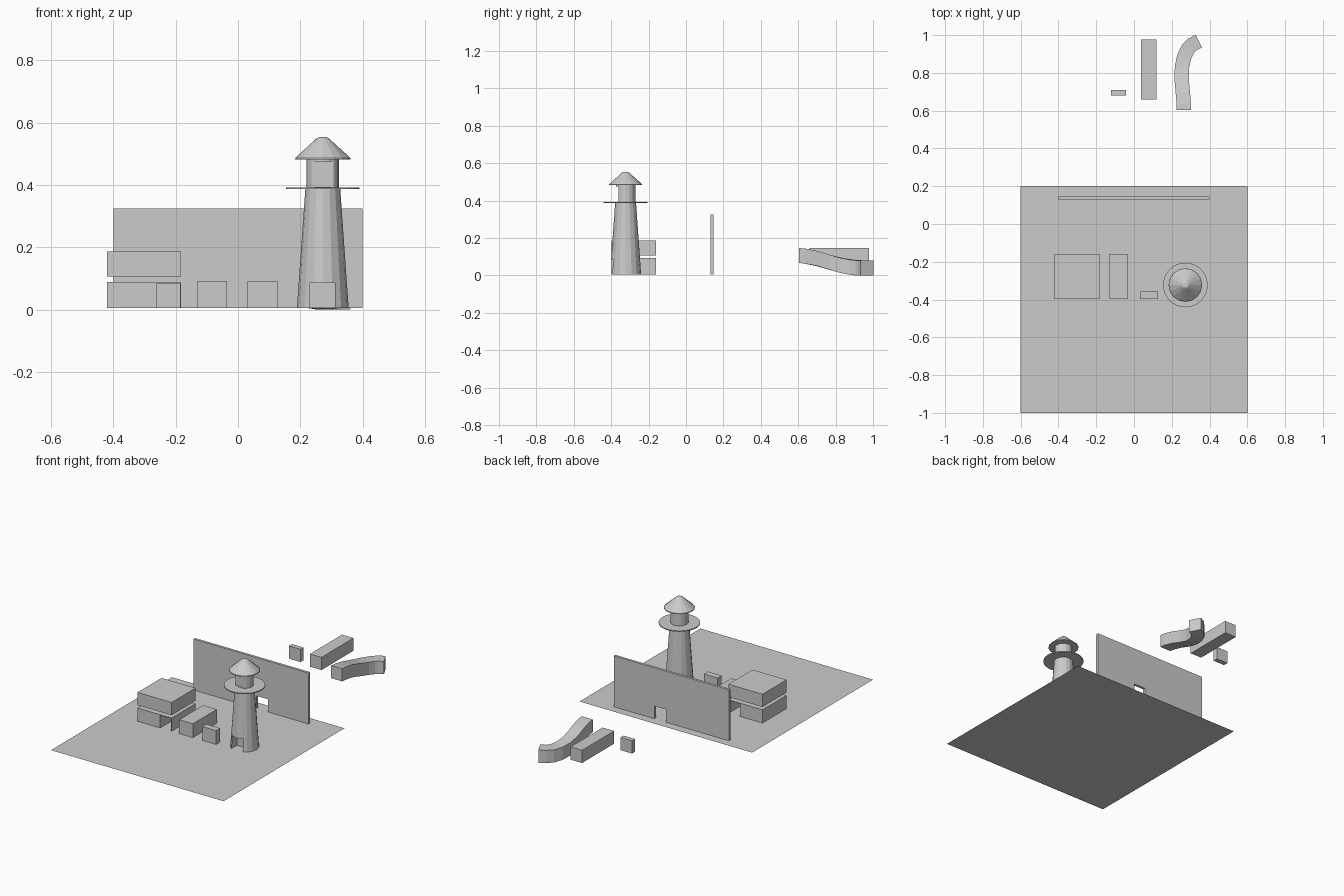
import bpy, bmesh, math
from mathutils import Vector

if "Cube" in bpy.data.objects:
    bpy.data.objects.remove(bpy.data.objects["Cube"])

G = 0.005  # ground level


def finish(name, bm):
    bmesh.ops.recalc_face_normals(bm, faces=bm.faces[:])
    mesh = bpy.data.meshes.new(name)
    bm.to_mesh(mesh)
    bm.free()
    ob = bpy.data.objects.new(name, mesh)
    bpy.context.scene.collection.objects.link(ob)
    return ob


def box(name, x0, x1, y0, y1, z0, z1):
    bm = bmesh.new()
    bmesh.ops.create_cube(bm, size=1)
    for v in bm.verts:
        v.co = ((x0 + x1) / 2 + v.co.x * (x1 - x0),
                (y0 + y1) / 2 + v.co.y * (y1 - y0),
                (z0 + z1) / 2 + v.co.z * (z1 - z0))
    return finish(name, bm)


def lathe(name, profile, sides, cx=0.272, cy=-0.323):
    bm = bmesh.new()
    rings = []
    for r, z in profile:
        rings.append([bm.verts.new((cx + r * math.cos(2 * math.pi * i / sides),
                                    cy + r * math.sin(2 * math.pi * i / sides), z))
                      for i in range(sides)])
    for a, b in zip(rings, rings[1:]):
        for i in range(sides):
            j = (i + 1) % sides
            bm.faces.new((a[i], a[j], b[j], b[i]))
    bm.faces.new(rings[0])
    bm.faces.new(rings[-1])
    return finish(name, bm)


def cut(ob, *bounds):
    cutter = box(ob.name + "_cutter", *bounds)
    cutter.hide_render = True
    mod = ob.modifiers.new("opening", 'BOOLEAN')
    mod.object = cutter
    mod.solver = 'EXACT'
    bpy.context.view_layer.objects.active = ob
    bpy.ops.object.modifier_apply(modifier=mod.name)
    bpy.data.objects.remove(cutter)


# Ground sheet
bm = bmesh.new()
bm.faces.new([bm.verts.new(p) for p in
              ((-.6, -1, G), (.6, -1, G), (.6, .2, G), (-.6, .2, G))])
finish("ground_sheet", bm)

# Upright wall with a small passage
wall = box("wall", -.4, .4, .13, .146, G, .325)
cut(wall, .038, .118, .1, .18, -.05, .085)

# Two-level block, lower level with a passage along one side
box("block_upper", -.42, -.183, -.398, -.16, .106, .186)
lower = box("block_lower", -.42, -.183, -.398, -.16, G, .088)
cut(lower, -.262, -.186, -.45, -.1, -.05, .084)

# Loose blocks on the ground
box("long_block", -.13, -.035, -.398, -.16, G, .092)
box("short_block", .031, .126, -.398, -.358, G, .092)

# Round tower: shaft, gallery, lantern and roof
shaft = lathe("tower_shaft", [(.083, G), (.056, .387)], 16)
cut(shaft, .23, .311, -.45, -.34, -.05, .085)
lathe("tower_gallery", [(.118, .386), (.118, .392)], 32)
lantern = lathe("tower_lantern", [(.052, .39), (.052, .484)], 16)
cut(lantern, .231, .312, -.45, -.362, .393, .474)
lathe("tower_roof", [(.089, .482), (.088, .487), (.02, .549), (.012, .553)], 16)

# Pieces behind the wall
box("rear_short_piece", -.122, -.042, .68, .71, .066, .146)
box("rear_long_piece", .038, .118, .66, .978, .066, .146)

# Curved descending chute, swept along a path (x, y, bottom z)
path = [Vector(p) for p in ((.264, .603, .066), (.264, .635, .063), (.258, .70, .050),
                            (.252, .77, .029), (.254, .83, .013), (.265, .884, .004),
                            (.285, .926, 0), (.308, .95, 0), (.343, .968, 0))]
bm = bmesh.new()
rings = []
for i, p in enumerate(path):
    t = path[min(i + 1, len(path) - 1)] - path[max(i - 1, 0)]
    n = Vector((t.y, -t.x, 0)).normalized() * .038
    up = Vector((0, 0, .08))
    rings.append([bm.verts.new(q) for q in (p - n, p + n, p + n + up, p - n + up)])
for a, b in zip(rings, rings[1:]):
    for i in range(4):
        j = (i + 1) % 4
        bm.faces.new((a[i], a[j], b[j], b[i]))
bm.faces.new(rings[0])
bm.faces.new(rings[-1])
finish("curved_chute", bm)
